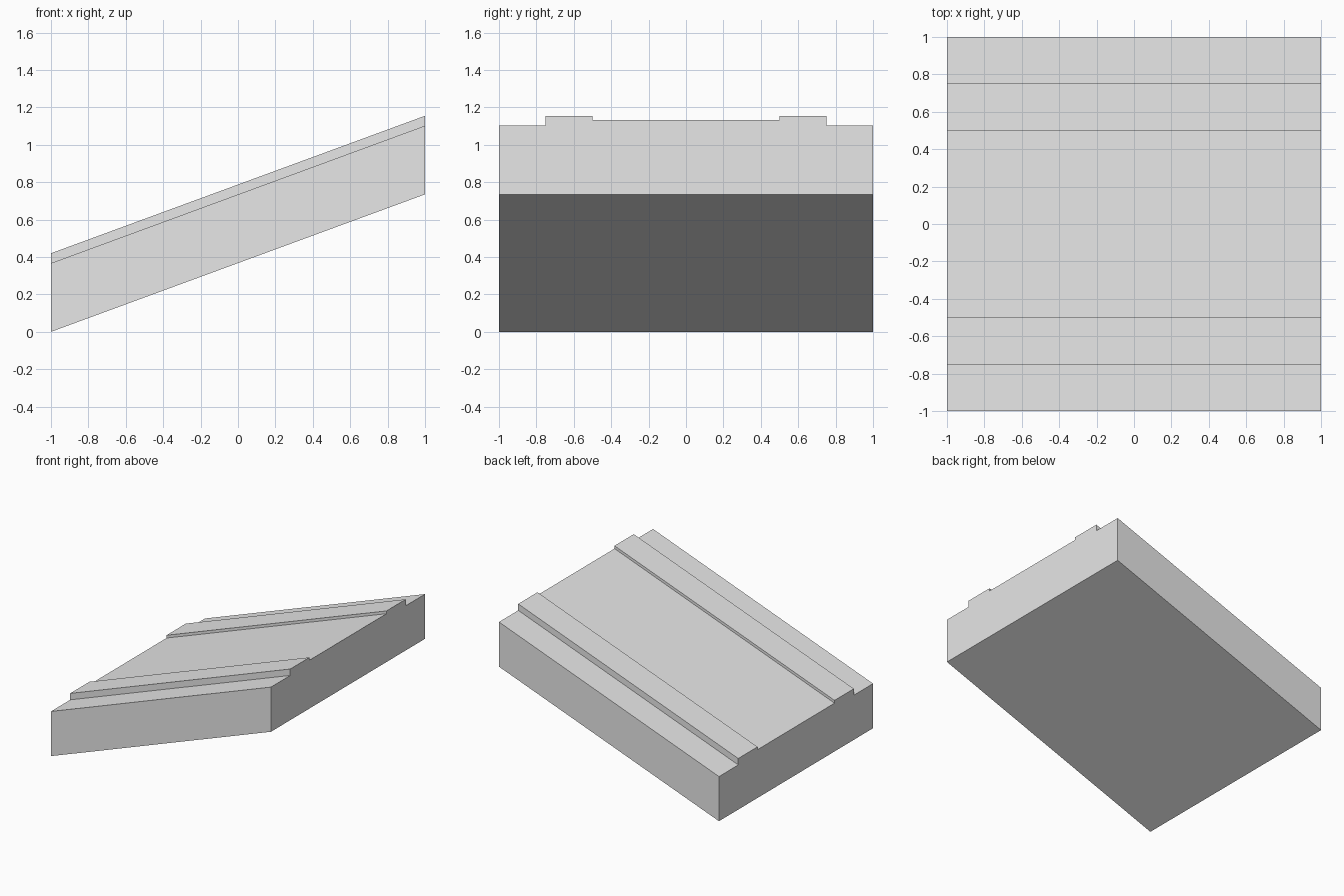
import bpy
import bmesh
from mathutils import Matrix

cube = bpy.data.objects.get("Cube")
if cube:
    bpy.data.objects.remove(cube, do_unlink=True)

RISE = 0.735       # climb over the whole length
EDGE_TOP = 0.367   # outer ledges
DECK_TOP = 0.397   # middle roadway
CURB_TOP = 0.42    # raised curbs

# Plain grey material
grey = bpy.data.materials.new("light_grey")
grey.use_nodes = True
colour = (0.8, 0.8, 0.8, 1)
grey.diffuse_color = colour
grey.node_tree.nodes["Principled BSDF"].inputs["Base Color"].default_value = colour

# Half of the cross-section (y, z), mirrored into a full closed outline
half = [(1, 0), (1, EDGE_TOP), (0.75, EDGE_TOP), (0.75, CURB_TOP),
        (0.5, CURB_TOP), (0.5, DECK_TOP)]
outline = half + [(-y, z) for y, z in reversed(half)]

# Extrude the cross-section along x
bm = bmesh.new()
end = bm.faces.new([bm.verts.new((-1, y, z)) for y, z in outline])
result = bmesh.ops.extrude_face_region(bm, geom=[end], use_keep_orig=True)
far = [v for v in result["geom"] if isinstance(v, bmesh.types.BMVert)]
bmesh.ops.translate(bm, verts=far, vec=(2, 0, 0))

# Shear upward so the ends stay vertical and the ramp climbs towards +x
shear = Matrix.Identity(4)
shear[2][0] = RISE / 2
shear[2][3] = RISE / 2
bmesh.ops.transform(bm, matrix=shear, verts=bm.verts)
bmesh.ops.recalc_face_normals(bm, faces=bm.faces)

mesh = bpy.data.meshes.new("sloped_ramp")
bm.to_mesh(mesh)
bm.free()
mesh.materials.append(grey)
ramp = bpy.data.objects.new("sloped_ramp", mesh)
bpy.context.collection.objects.link(ramp)
